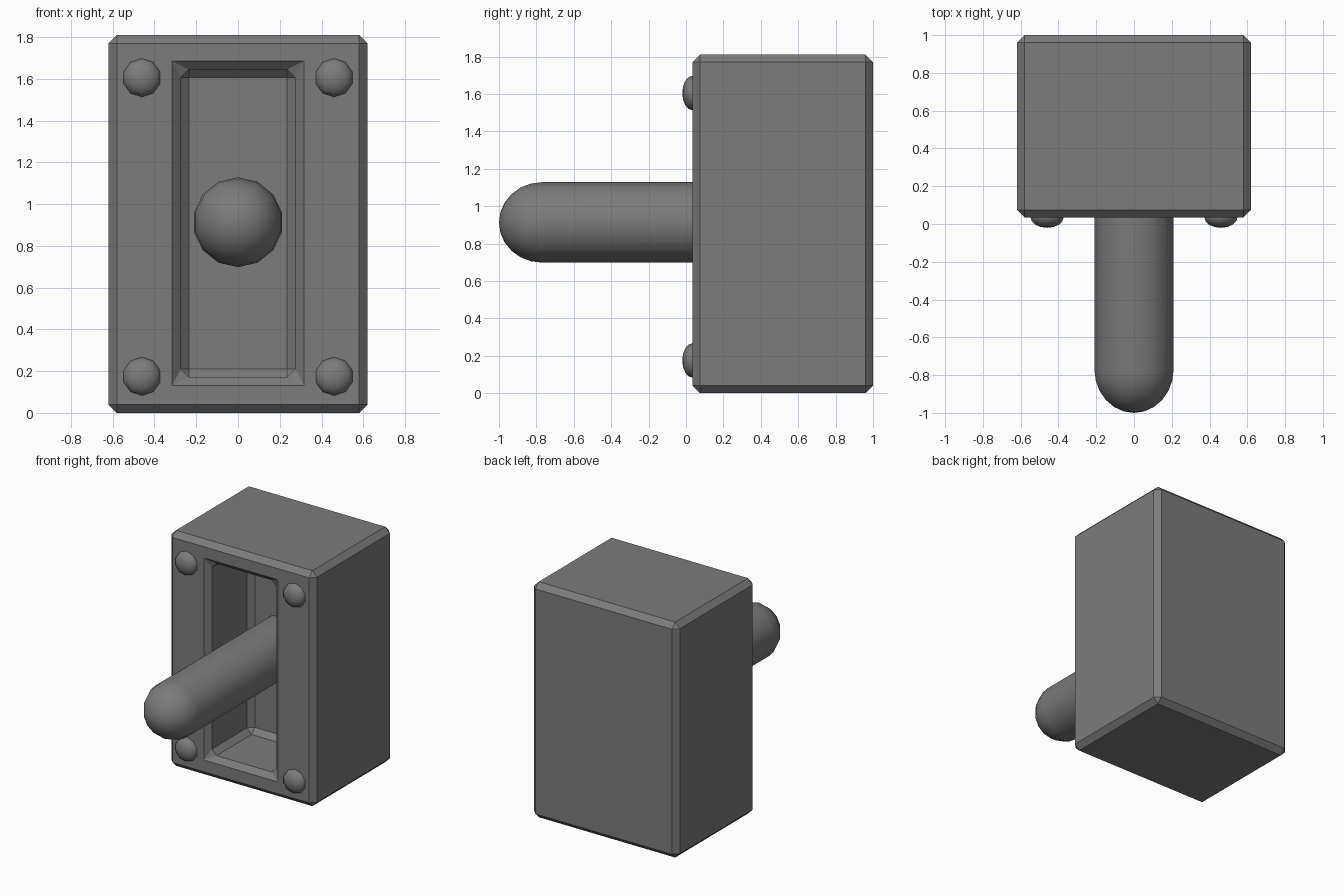
import bpy, bmesh, math

if "Cube" in bpy.data.objects:
    bpy.data.objects.remove(bpy.data.objects["Cube"])

grey = bpy.data.materials.new("dark_grey")
grey.diffuse_color = (0.2, 0.2, 0.2, 1)
grey.use_nodes = True
grey.node_tree.nodes["Principled BSDF"].inputs["Base Color"].default_value = grey.diffuse_color


def finish(name, bm, smooth):
    bmesh.ops.recalc_face_normals(bm, faces=bm.faces[:])
    for f in bm.faces:
        f.smooth = smooth
    me = bpy.data.meshes.new(name)
    bm.to_mesh(me)
    bm.free()
    me.materials.append(grey)
    ob = bpy.data.objects.new(name, me)
    bpy.context.collection.objects.link(ob)
    return ob


def lathe(name, sides, profile, x, z):
    """Revolve (radius, y) points about an axis along y; radius 0 makes a tip."""
    bm = bmesh.new()
    rings = []
    for r, y in profile:
        if r < 1e-5:
            rings.append([bm.verts.new((x, y, z))] * sides)
        else:
            rings.append([bm.verts.new((x + r * math.cos(a), y, z + r * math.sin(a)))
                          for a in (math.pi / 2 + math.tau * i / sides for i in range(sides))])
    for lo, hi in zip(rings, rings[1:]):
        for i in range(sides):
            j = (i + 1) % sides
            bm.faces.new(list(dict.fromkeys((lo[i], lo[j], hi[j], hi[i]))))
    return finish(name, bm, True)


def dome(r, depth, y, steps):
    """Half-ellipse profile pointing to -y, from tip to rim at y."""
    return [(r * math.sin(math.pi / 2 * i / steps), y - depth * math.cos(math.pi / 2 * i / steps))
            for i in range(steps + 1)]


# Housing: box with a deep slot in the front, all hard edges chamfered
bm = bmesh.new()
bmesh.ops.create_cube(bm, size=1)
for v in bm.verts:
    v.co = (v.co.x * 1.24, 0.5175 + v.co.y * 0.965, 0.905 + v.co.z * 1.81)
bm.normal_update()
front = min(bm.faces, key=lambda f: f.normal.y)
bmesh.ops.inset_individual(bm, faces=[front], thickness=0.15)
for v in front.verts:
    v.co.x = math.copysign(0.275, v.co.x)
    v.co.z = 1.645 if v.co.z > 0.9 else 0.17
floor = bmesh.ops.extrude_discrete_faces(bm, faces=[front])["faces"][0]
for v in floor.verts:
    v.co.y = 0.54
bmesh.ops.remove_doubles(bm, verts=bm.verts[:], dist=1e-4)
bm.normal_update()
hard = [e for e in bm.edges if len(e.link_faces) == 2 and e.calc_face_angle() > 0.5]
bmesh.ops.bevel(bm, geom=hard, offset=0.04, offset_type='OFFSET', segments=1,
                profile=0.5, affect='EDGES')
finish("switch_housing", bm, False)

# Lever: round-ended rod running into the slot
lathe("lever", 14, dome(0.215, 0.23, -0.77, 6) + [(0.215, 0.55)], 0, 0.913)

# Corner rivets
for x in (-0.46, 0.46):
    for z in (0.175, 1.605):
        lathe("rivet", 10, dome(0.092, 0.055, 0.035, 4) + [(0.092, 0.05)], x, z)
